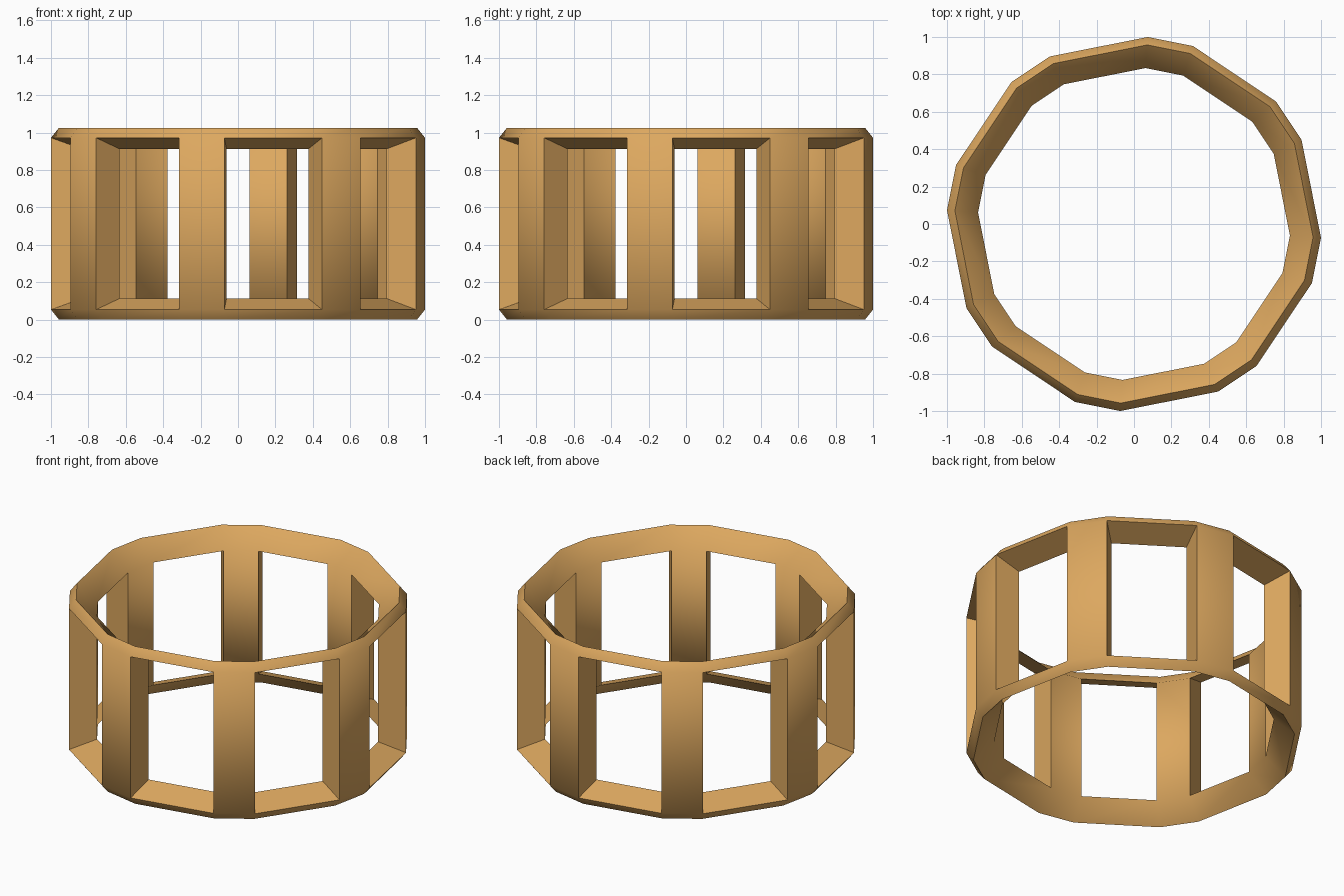
import bpy, bmesh, math

cube = bpy.data.objects.get("Cube")
if cube:
    bpy.data.objects.remove(cube, do_unlink=True)

POSTS = 8
HALF_POST = math.radians(7.05)      # half the angle one post covers
FIRST_POST = math.radians(78.75)
HEIGHT = 1.025

# Closed cross-section (radius, height), from the bottom edge up the outside and down the inside
PROFILE = [(0.96, 0), (1.0025, 0.053), (1.0025, HEIGHT - 0.053),
           (0.96, HEIGHT), (0.836, HEIGHT - 0.113), (0.836, 0.113)]
BOTTOM, OUT_LOW, OUT_HIGH, TOP, IN_HIGH, IN_LOW = range(len(PROFILE))

wood = bpy.data.materials.new("golden_tan")
wood.use_nodes = True
COLOUR = (0.72, 0.39, 0.115, 1)
wood.diffuse_color = COLOUR
wood.node_tree.nodes["Principled BSDF"].inputs["Base Color"].default_value = COLOUR

# One copy of the cross-section at each side of every post
bm = bmesh.new()
sections = []
for post in range(POSTS):
    for side in (-1, 1):
        a = FIRST_POST + post * math.tau / POSTS + side * HALF_POST
        sections.append([bm.verts.new((r * math.cos(a), r * math.sin(a), z))
                         for r, z in PROFILE])


def strip(s, t, i, j):
    """Face joining profile points i and j between two sections."""
    bm.faces.new((s[i], t[i], t[j], s[j]))


for k, s in enumerate(sections):
    t = sections[(k + 1) % len(sections)]
    # Bevelled upper and lower rims
    for i, j in ((BOTTOM, OUT_LOW), (OUT_HIGH, TOP), (TOP, IN_HIGH), (IN_LOW, BOTTOM)):
        strip(s, t, i, j)
    if k % 2 == 0:
        # Outer and inner face of a post
        strip(s, t, OUT_LOW, OUT_HIGH)
        strip(s, t, IN_HIGH, IN_LOW)
    else:
        # Window head and sill
        strip(s, t, OUT_HIGH, IN_HIGH)
        strip(s, t, IN_LOW, OUT_LOW)
    # Side wall of a post
    bm.faces.new([s[i] for i in (OUT_LOW, OUT_HIGH, IN_HIGH, IN_LOW)])

bmesh.ops.recalc_face_normals(bm, faces=bm.faces)
mesh = bpy.data.meshes.new("ring_frame")
bm.to_mesh(mesh)
bm.free()
mesh.materials.append(wood)

frame = bpy.data.objects.new("ring_frame", mesh)
bpy.context.collection.objects.link(frame)
bpy.ops.object.select_all(action='DESELECT')
frame.select_set(True)
bpy.context.view_layer.objects.active = frame
bpy.ops.object.shade_smooth_by_angle(angle=math.radians(60))
